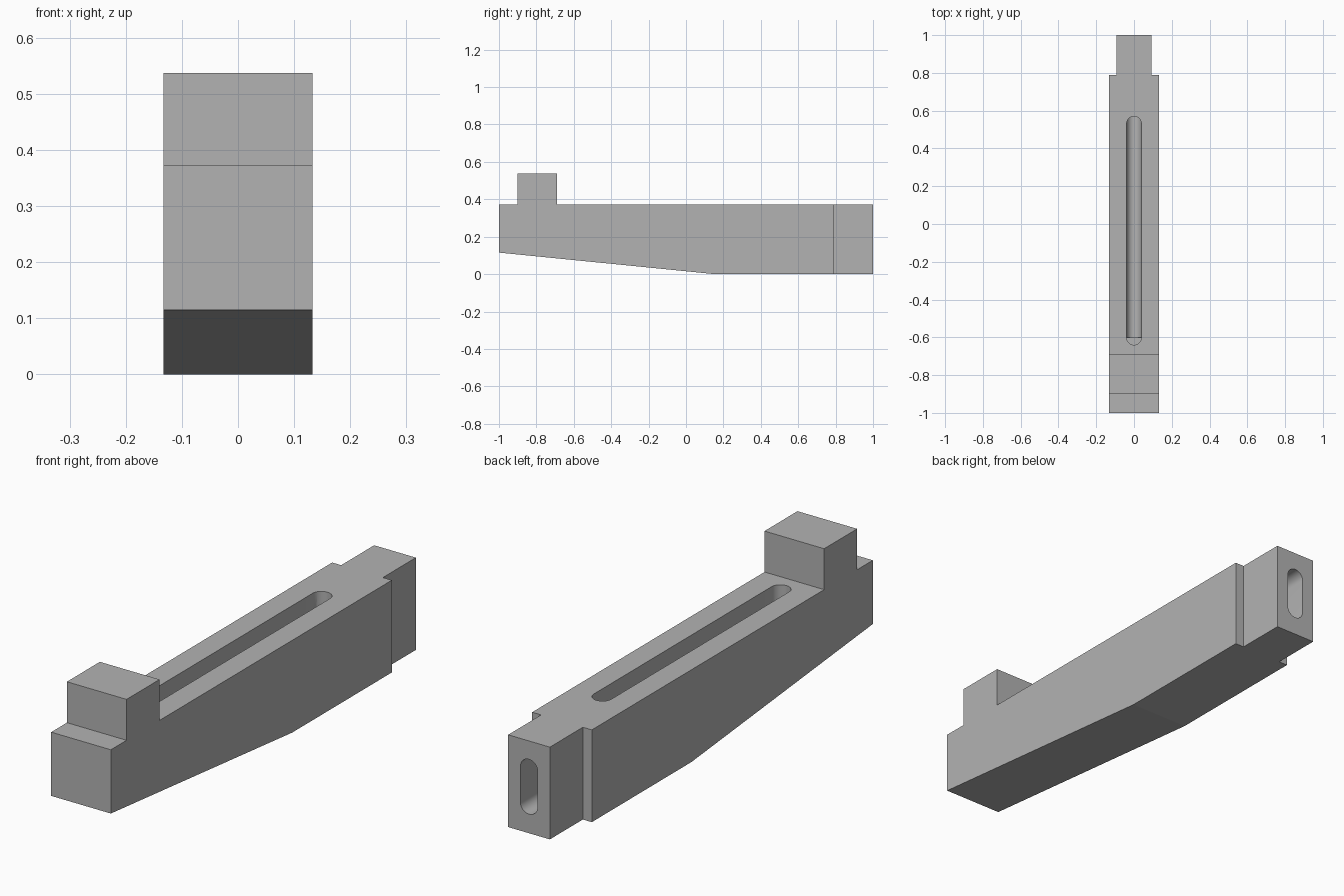
import bpy, bmesh, math
from mathutils import Vector

cube = bpy.data.objects.get("Cube")
if cube:
    bpy.data.objects.remove(cube, do_unlink=True)

steel = bpy.data.materials.new("plain grey")
steel.use_nodes = True
grey = (0.45, 0.45, 0.45, 1)
steel.diffuse_color = grey
steel.node_tree.nodes["Principled BSDF"].inputs["Base Color"].default_value = grey


def prism(name, points, direction):
    """Extrude a flat outline along a direction."""
    bm = bmesh.new()
    face = bm.faces.new([bm.verts.new(p) for p in points])
    grown = bmesh.ops.extrude_face_region(bm, geom=[face])["geom"]
    moved = [v for v in grown if isinstance(v, bmesh.types.BMVert)]
    bmesh.ops.translate(bm, verts=moved, vec=Vector(direction))
    bmesh.ops.recalc_face_normals(bm, faces=bm.faces)
    mesh = bpy.data.meshes.new(name)
    bm.to_mesh(mesh)
    bm.free()
    mesh.materials.append(steel)
    obj = bpy.data.objects.new(name, mesh)
    bpy.context.collection.objects.link(obj)
    return obj


def stadium(radius, low, high, steps=16):
    """Outline of a round-ended slot, long in the second coordinate."""
    points = []
    for centre, start in ((high - radius, 0), (low + radius, math.pi)):
        for i in range(steps + 1):
            a = start + math.pi * i / steps
            points.append((radius * math.cos(a), centre + radius * math.sin(a)))
    return points


def cut(target, cutter):
    mod = target.modifiers.new("cut", "BOOLEAN")
    mod.operation = "DIFFERENCE"
    mod.solver = "EXACT"
    mod.object = cutter
    bpy.context.view_layer.objects.active = target
    bpy.ops.object.modifier_apply(modifier=mod.name)
    bpy.data.objects.remove(cutter, do_unlink=True)


# Bar with tapered underside and raised block, as one side profile
half, top = 0.133, 0.372
profile = [(-1, 0.115), (0.155, 0), (1, 0), (1, top), (-0.69, top),
           (-0.69, 0.537), (-0.9, 0.537), (-0.9, top), (-1, top)]
body = prism("clamp_bar", [(-half, y, z) for y, z in profile], (2 * half, 0, 0))

# Narrow tail: shave both sides at the back end
for side in (-1, 1):
    outline = [(side * 0.093, 0.79), (side * 0.2, 0.79), (side * 0.2, 1.1), (side * 0.093, 1.1)]
    cut(body, prism("tail_cutter", [(x, y, -0.1) for x, y in outline], (0, 0, 0.6)))

# Long channel entering from the back face
cut(body, prism("channel_cutter",
                [(x, 1.1, z) for x, z in stadium(0.0385, 0.077, 0.298)], (0, -1.7, 0)))

# Slot in the top, opening into the channel
cut(body, prism("slot_cutter",
                [(x, y, 0.116) for x, y in stadium(0.039, -0.64, 0.57)], (0, 0, 0.4)))

# Smooth slot walls, sharp edges elsewhere
bpy.ops.object.select_all(action="DESELECT")
body.select_set(True)
bpy.context.view_layer.objects.active = body
bpy.ops.object.shade_smooth_by_angle(angle=math.radians(30))
# Keep the shallow bend underneath flat
for poly in body.data.polygons:
    if abs(poly.normal.x) < 0.01 and poly.normal.z < -0.98 and poly.center.z < 0.07:
        poly.use_smooth = False
